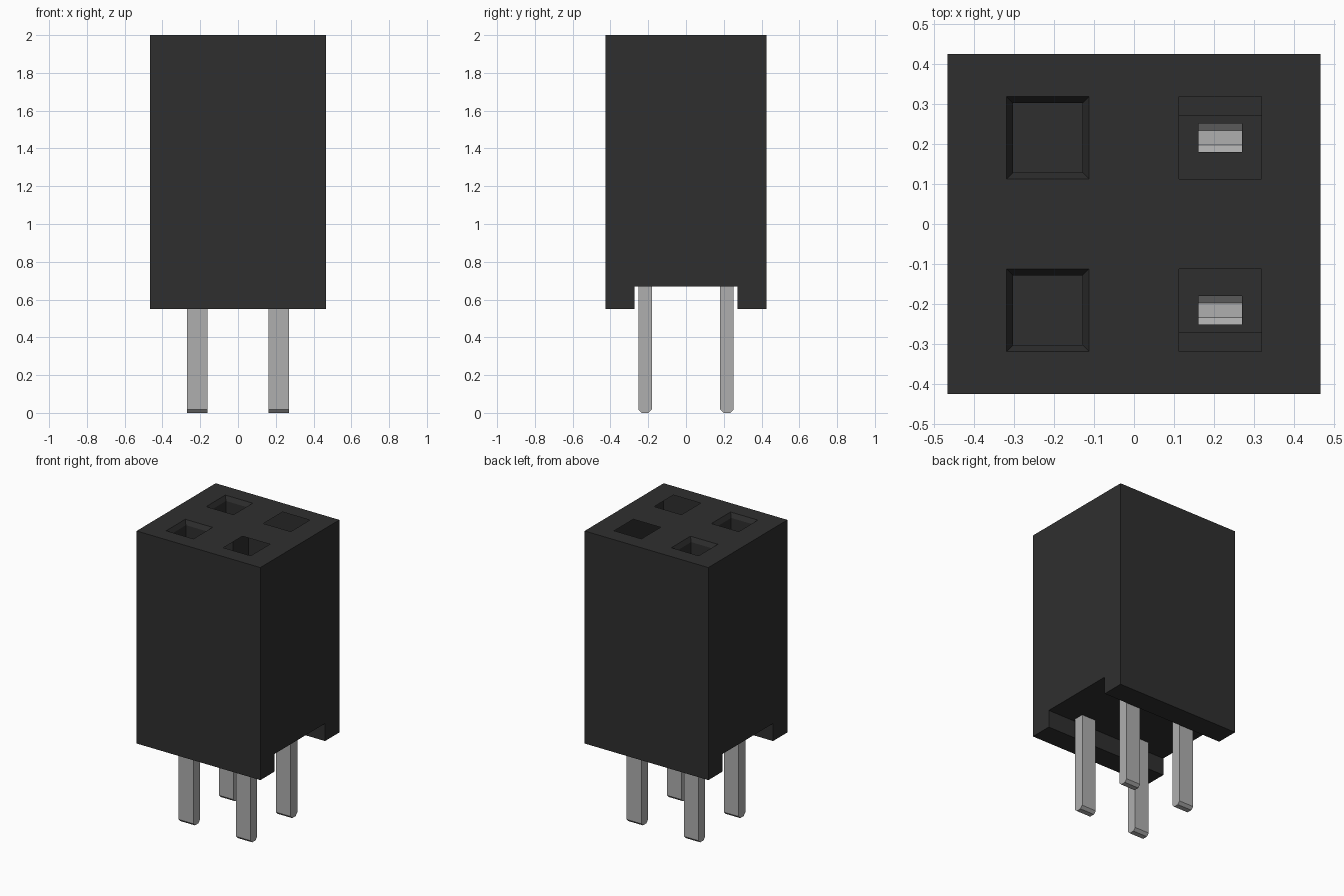
import bpy, bmesh

if "Cube" in bpy.data.objects:
    bpy.data.objects.remove(bpy.data.objects["Cube"], do_unlink=True)

HALF_X, HALF_Y, TOP, BOTTOM = 0.467, 0.426, 2.0, 0.55
NOTCH_Y, NOTCH_Z = 0.272, 0.67
PITCH, HOLE, BORE = 0.216, 0.103, 0.087
PIN_X, PIN_Y, TIP = 0.055, 0.036, 0.018


def make_material(name, level, roughness):
    mat = bpy.data.materials.new(name)
    mat.use_nodes = True
    colour = (level, level, level, 1)
    mat.diffuse_color = colour
    shader = mat.node_tree.nodes["Principled BSDF"]
    shader.inputs["Base Color"].default_value = colour
    shader.inputs["Roughness"].default_value = roughness
    return mat


def add_face(bm, points):
    bm.faces.new([bm.verts.new(p) for p in points])


def extrude_profile(bm, profile, x0, x1, open_edges):
    """Extrude a counter-clockwise (y, z) outline along x, leaving some sides open."""
    add_face(bm, [(x1, y, z) for y, z in profile])
    add_face(bm, [(x0, y, z) for y, z in reversed(profile)])
    for i, a in enumerate(profile):
        b = profile[(i + 1) % len(profile)]
        if i not in open_edges:
            add_face(bm, [(x0, *a), (x0, *b), (x1, *b), (x1, *a)])


def pierced_plate(bm, half_x, half_y, hole_x, hole_y, z, up):
    """Flat plate with one rectangular opening at each of the four positions."""
    def cuts(half, hole):
        return [-half, -PITCH - hole, -PITCH + hole, PITCH - hole, PITCH + hole, half]
    xs, ys = cuts(half_x, hole_x), cuts(half_y, hole_y)
    for i in range(5):
        for j in range(5):
            if i % 2 and j % 2:
                continue
            quad = [(xs[i], ys[j], z), (xs[i + 1], ys[j], z),
                    (xs[i + 1], ys[j + 1], z), (xs[i], ys[j + 1], z)]
            add_face(bm, quad if up else quad[::-1])


def finish(bm, name, mat):
    bmesh.ops.remove_doubles(bm, verts=bm.verts, dist=0.0001)
    mesh = bpy.data.meshes.new(name)
    bm.to_mesh(mesh)
    bm.free()
    mesh.materials.append(mat)
    obj = bpy.data.objects.new(name, mesh)
    bpy.context.collection.objects.link(obj)


black = make_material("black_plastic", 0.028, 0.6)
grey = make_material("grey_metal", 0.43, 0.4)

# Hollow housing with a channel along the underside
bm = bmesh.new()
outline = [(-HALF_Y, BOTTOM), (-NOTCH_Y, BOTTOM), (-NOTCH_Y, NOTCH_Z), (NOTCH_Y, NOTCH_Z),
           (NOTCH_Y, BOTTOM), (HALF_Y, BOTTOM), (HALF_Y, TOP), (-HALF_Y, TOP)]
extrude_profile(bm, outline, -HALF_X, HALF_X, open_edges=(2, 6))
pierced_plate(bm, HALF_X, HALF_Y, HOLE, HOLE, TOP, up=True)
pierced_plate(bm, HALF_X, NOTCH_Y, PIN_X, PIN_Y, NOTCH_Z, up=False)
finish(bm, "housing", black)

for side, y in (("front", -PITCH), ("back", PITCH)):
    # Chamfered, closed sockets on the right side only
    bm = bmesh.new()
    rings = []
    for half, z in ((HOLE, TOP), (BORE, TOP - 0.03), (BORE, NOTCH_Z + 0.004)):
        rings.append([(-PITCH + sx * half, y + sy * half, z)
                      for sx, sy in ((-1, -1), (1, -1), (1, 1), (-1, 1))])
    for upper, lower in zip(rings, rings[1:]):
        for k in range(4):
            n = (k + 1) % 4
            add_face(bm, [upper[k], upper[n], lower[n], lower[k]])
    add_face(bm, rings[-1])
    finish(bm, side + "_socket", black)

    # Contact pins with bevelled tips, open where they meet the housing
    for hand, x in (("right", -PITCH), ("left", PITCH)):
        bm = bmesh.new()
        half_tip = PIN_Y - TIP
        outline = [(y - PIN_Y, NOTCH_Z), (y - PIN_Y, TIP), (y - half_tip, 0),
                   (y + half_tip, 0), (y + PIN_Y, TIP), (y + PIN_Y, NOTCH_Z)]
        extrude_profile(bm, outline, x - PIN_X, x + PIN_X, open_edges=(5,))
        finish(bm, f"{side}_{hand}_pin", grey)
